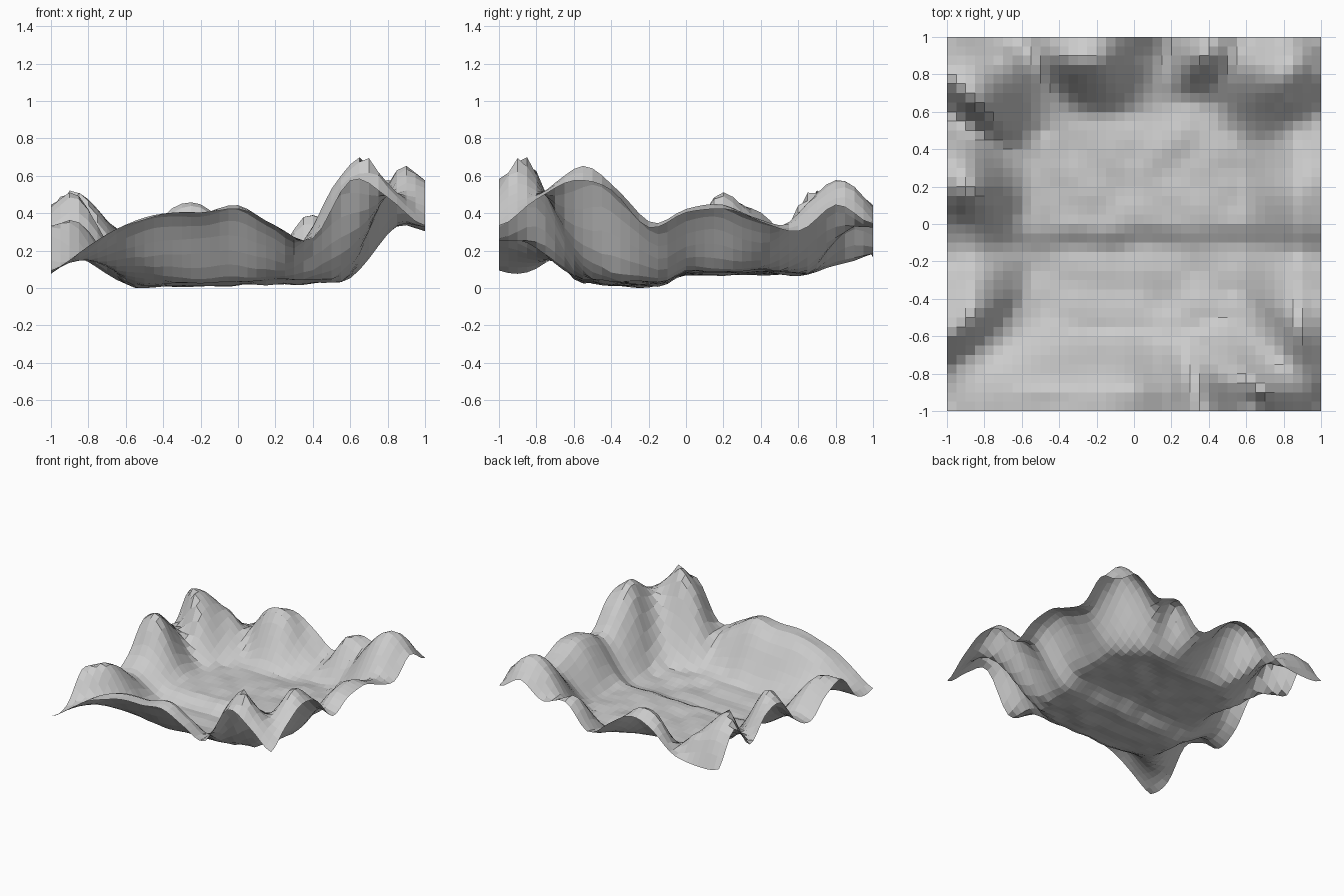
import bpy, bmesh, math
from mathutils import Vector, noise

if "Cube" in bpy.data.objects:
    bpy.data.objects.remove(bpy.data.objects["Cube"])

# Height of the rim, read every 0.2 around the square:
# front (left to right), right (front to back), back (right to left), left (back to front)
CREST = [.17, .29, .39, .42, .42, .45, .36, .27, .58, .73,
         .50, .57, .68, .54, .37, .44, .47, .39, .36, .50,
         .64, .52, .34, .42, .17, .25, .45, .44, .24, .36,
         .46, .57, .27, .39, .53, .27, .19, .32, .38, .17]
EDGE = [.11, .24, .35, .41, .42, .44, .35, .28, .59, .50,
        .35, .49, .59, .54, .34, .42, .44, .37, .32, .46,
        .36, .46, .34, .39, .20, .32, .43, .36, .21, .18,
        .21, .46, .26, .42, .45, .23, .15, .29, .34, .12]


def around(table, s):
    """Smooth closed interpolation of a rim table."""
    i, t = math.floor(s), s - math.floor(s)
    a, b, c, d = (table[(i + k) % len(table)] for k in (-1, 0, 1, 2))
    return b + .5 * t * (c - a + t * (2*a - 5*b + 4*c - d + t * (3*(b - c) + d - a)))


def ease(lo, hi, v):
    t = min(1, max(0, (v - lo) / (hi - lo)))
    return t * t * (3 - 2 * t)


def perimeter(x, y, m):
    """Position around the square, 0 to 40, starting at the front left corner."""
    u, v = x / m, y / m
    if v <= -.9999:
        p = u + 1
    elif u >= .9999:
        p = 2 + v + 1
    elif v >= .9999:
        p = 4 + 1 - u
    else:
        p = 6 + 1 - v
    return p * 5


def height(x, y):
    # basin floor with a low step across it
    wobble = .06 * noise.noise(Vector((x * 3, 0, 1)))
    z = .025 + .065 * ease(-.15, .01, y + wobble) - .015 * ease(.4, .8, y)
    z += .03 * ease(-.3, -.65, y) + .02 * ease(-.3, .5, x)
    z += .02 * noise.noise(Vector((x * 6, y * 6, 3)))
    m = max(abs(x), abs(y))
    if m > .5:
        # hills rising to the crest, then dropping to the outer edge
        s = perimeter(x, y, m)
        rim = around(CREST, s)
        rim += (around(EDGE, s) - rim) * ease(.87, 1.05, m) / ease(.87, 1.05, 1)
        rim += .015 * noise.noise(Vector((x * 5, y * 5, 8)))
        # the slope starts further out at the middle of the back, and rounds the corners
        late = math.exp(-((x - .25) / .22) ** 2) * ease(0, .6, y)
        r = (x ** 6 + y ** 6) ** (1 / 6)
        z += (rim - z) * ease(.55 + .1 * late, .9 + .05 * late, r)
    return z


# Terrain sheet
bm = bmesh.new()
bmesh.ops.create_grid(bm, x_segments=40, y_segments=40, size=1)
for v in bm.verts:
    v.co.z = height(v.co.x, v.co.y)

# Soften the creases along the four corners
corners = [v for v in bm.verts if abs(abs(v.co.x) - abs(v.co.y)) < .18
           and .5 < max(abs(v.co.x), abs(v.co.y)) < .99]
for _ in range(4):
    new = [sum(e.other_vert(v).co.z for e in v.link_edges) / len(v.link_edges) for v in corners]
    for v, z in zip(corners, new):
        v.co.z = .4 * v.co.z + .6 * z

low = min(v.co.z for v in bm.verts)
for v in bm.verts:
    v.co.z -= low
mesh = bpy.data.meshes.new("terrain")
bm.to_mesh(mesh)
bm.free()
bpy.context.collection.objects.link(bpy.data.objects.new("terrain", mesh))
